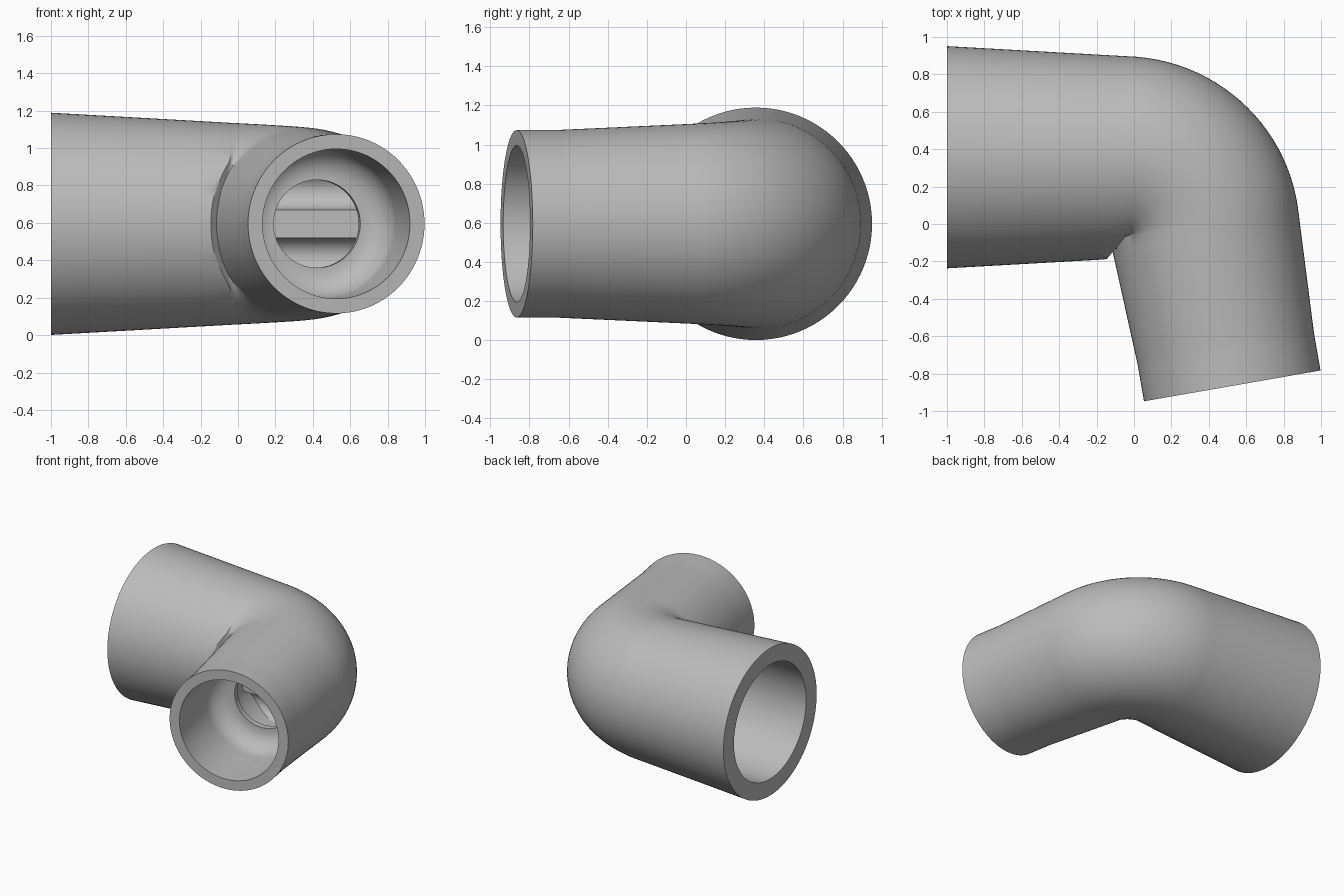
import bpy, bmesh
from math import sin, cos, tan, pi, radians
from mathutils import Vector

cube = bpy.data.objects.get("Cube")
if cube:
    bpy.data.objects.remove(cube)

grey = bpy.data.materials.new("pipe_grey")
grey.use_nodes = True
grey.diffuse_color = (0.5, 0.5, 0.5, 1)
grey.node_tree.nodes["Principled BSDF"].inputs["Base Color"].default_value = (0.5, 0.5, 0.5, 1)

SIDES = 96
AXIS_Z = 0.595
TURN = radians(80.1)
BEND = 0.42
CORNER = Vector((0.312, 0.357, AXIS_Z))
IN_DIR = Vector((1, 0, 0))
OUT_DIR = Vector((cos(TURN), -sin(TURN), 0))
T_LEN = BEND * tan(TURN / 2)
L1 = 1 + CORNER.x - T_LEN          # straight before the bend
L2 = L1 + BEND * TURN              # end of the bend
L3 = L2 + 0.888                    # front mouth


def path(s):
    """Centre point and tangent of the elbow at distance s."""
    if s <= L1:
        return CORNER + IN_DIR * (s - L1 - T_LEN), IN_DIR
    if s >= L2:
        return CORNER + OUT_DIR * (s - L2 + T_LEN), OUT_DIR
    a = (s - L1) / BEND
    start = CORNER - IN_DIR * T_LEN
    return (start + Vector((sin(a), cos(a) - 1, 0)) * BEND,
            Vector((cos(a), -sin(a), 0)))


def finish(bm, name):
    bmesh.ops.remove_doubles(bm, verts=bm.verts, dist=0.0005)
    bmesh.ops.recalc_face_normals(bm, faces=bm.faces)
    mesh = bpy.data.meshes.new(name)
    bm.to_mesh(mesh)
    bm.free()
    mesh.materials.append(grey)
    obj = bpy.data.objects.new(name, mesh)
    bpy.context.collection.objects.link(obj)
    bpy.ops.object.select_all(action='DESELECT')
    obj.select_set(True)
    bpy.context.view_layer.objects.active = obj
    bpy.ops.object.shade_smooth_by_angle(angle=radians(32))
    return obj


def lerp_profile(points, steps):
    """Subdivide a (distance, radius) line."""
    out = []
    for (s0, r0), (s1, r1) in zip(points, points[1:]):
        out += [(s0 + (s1 - s0) * i / steps, r0 + (r1 - r0) * i / steps) for i in range(steps)]
    return out + [points[-1]]


def fillet(s, r, size, sign):
    """Rounded bottom of a socket, from its wall to its shoulder."""
    return [(s + sign * size * sin(i * pi / 16), r + size * cos(i * pi / 16)) for i in range(9)]


# Elbow: outer skin, then back through both sockets and the narrow passage
mid = (L1 + L2) / 2
outer = lerp_profile([(0, 0.594), (L1, 0.54), (mid, 0.525), (L2, 0.51),
                      (L3 - 0.2, 0.479), (L3, 0.479)], 12)
front_socket = [(L3, 0.40)] + fillet(L3 - 0.45, 0.25, 0.15, -1)
passage = [(L3 - 0.6, 0.235), (L3 - 0.65, 0.235)]
passage += lerp_profile([(L3 - 0.65, 0.27), (L2, 0.27), (L1, 0.27), (0.8, 0.27)], 10)
back_socket = [(0.8, 0.235), (0.75, 0.235)] + fillet(0.6, 0.31, 0.15, 1)[::-1] + [(0, 0.46)]
profile = outer + front_socket + passage + back_socket

bm = bmesh.new()
mid_tan = path(mid)[1]
rings = []
for s, r in profile:
    c, t = path(s)
    side = Vector((-t.y, t.x, 0))
    ring = []
    for i in range(SIDES):
        a = 2 * pi * i / SIDES
        p = c + side * (r * cos(a)) + Vector((0, 0, r * sin(a)))
        # stop the inner side of the bend at the mitre plane
        d = (p - CORNER).dot(mid_tan)
        if (s < mid and d > 0) or (s > mid and d < 0):
            p -= t * (d / t.dot(mid_tan))
        ring.append(bm.verts.new(p))
    rings.append(ring)
for j, ring in enumerate(rings):
    nxt = rings[(j + 1) % len(rings)]
    for i in range(SIDES):
        k = (i + 1) % SIDES
        bm.faces.new((ring[i], ring[k], nxt[k], nxt[i]))
finish(bm, "elbow_pipe")

# Divider inside the passage: flat front strip with a hollow above and below
FRONT, BACK, HALF, HOLLOW = -0.12, 0.01, 0.075, 0.1
upper = [(FRONT + HOLLOW * sin(i * pi / 12), HALF + HOLLOW - HOLLOW * cos(i * pi / 12))
         for i in range(13)]
upper.append((BACK, HALF + 2 * HOLLOW))
section = upper + [(y, -z) for y, z in reversed(upper)]
bm = bmesh.new()
face = bm.faces.new([bm.verts.new((0.07, y, AXIS_Z + z)) for y, z in section])
new = bmesh.ops.extrude_face_region(bm, geom=[face])["geom"]
bmesh.ops.translate(bm, vec=(0.65, 0, 0), verts=[v for v in new if isinstance(v, bmesh.types.BMVert)])
finish(bm, "passage_divider")
